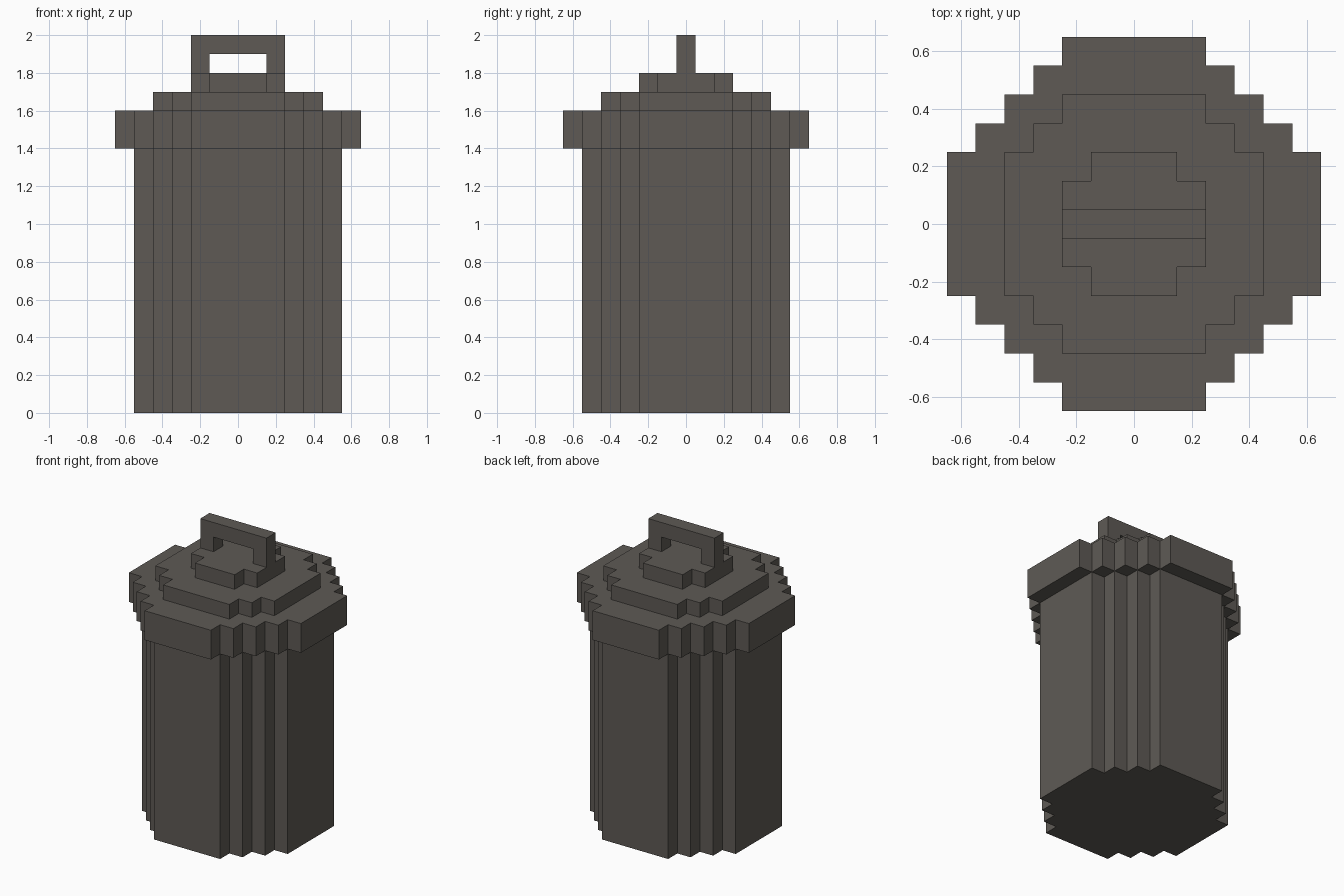
import bpy
import bmesh

if "Cube" in bpy.data.objects:
    bpy.data.objects.remove(bpy.data.objects["Cube"], do_unlink=True)

STEP = 0.1

# Single dull metal colour
metal = bpy.data.materials.new("dark warm grey")
colour = (0.112, 0.102, 0.091, 1.0)
metal.diffuse_color = colour
metal.use_nodes = True
bsdf = next(n for n in metal.node_tree.nodes if n.type == 'BSDF_PRINCIPLED')
bsdf.inputs["Base Color"].default_value = colour
bsdf.inputs["Roughness"].default_value = 0.8


def extrude_outline(name, points, direction):
    """Solid made by sweeping a closed 3D outline along a direction."""
    bm = bmesh.new()
    face = bm.faces.new([bm.verts.new(p) for p in points])
    result = bmesh.ops.extrude_face_region(bm, geom=[face], use_keep_orig=True)
    moved = [g for g in result["geom"] if isinstance(g, bmesh.types.BMVert)]
    bmesh.ops.translate(bm, verts=moved, vec=direction)
    bmesh.ops.recalc_face_normals(bm, faces=bm.faces[:])
    mesh = bpy.data.meshes.new(name)
    bm.to_mesh(mesh)
    bm.free()
    mesh.materials.append(metal)
    obj = bpy.data.objects.new(name, mesh)
    bpy.context.collection.objects.link(obj)
    return obj


def stepped_outline(radius, flat):
    """Round outline in square steps; flat is half the length of each side."""
    steps = round((radius - flat) / STEP)
    quarter = [(radius, flat)]
    for i in range(steps):
        x, y = radius - (i + 1) * STEP, flat + i * STEP
        quarter += [(x, y), (x, y + STEP)]
    outline = []
    for _ in range(4):
        outline += quarter
        quarter = [(-y, x) for x, y in quarter]
    return outline


def tier(name, radius, flat, bottom, top):
    points = [(x, y, bottom) for x, y in stepped_outline(radius, flat)]
    return extrude_outline(name, points, (0, 0, top - bottom))


# Can body and the stacked lid tiers
tier("can_body", 0.55, 0.25, 0.0, 1.4)
tier("lid_rim", 0.65, 0.25, 1.4, 1.6)
tier("lid_middle", 0.45, 0.25, 1.6, 1.7)
tier("lid_top", 0.25, 0.15, 1.7, 1.8)

# Square arched handle
arch = [(-0.25, 1.8), (-0.25, 2.0), (0.25, 2.0), (0.25, 1.8),
        (0.15, 1.8), (0.15, 1.9), (-0.15, 1.9), (-0.15, 1.8)]
extrude_outline("lid_handle", [(x, -0.05, z) for x, z in arch], (0, 0.1, 0))
